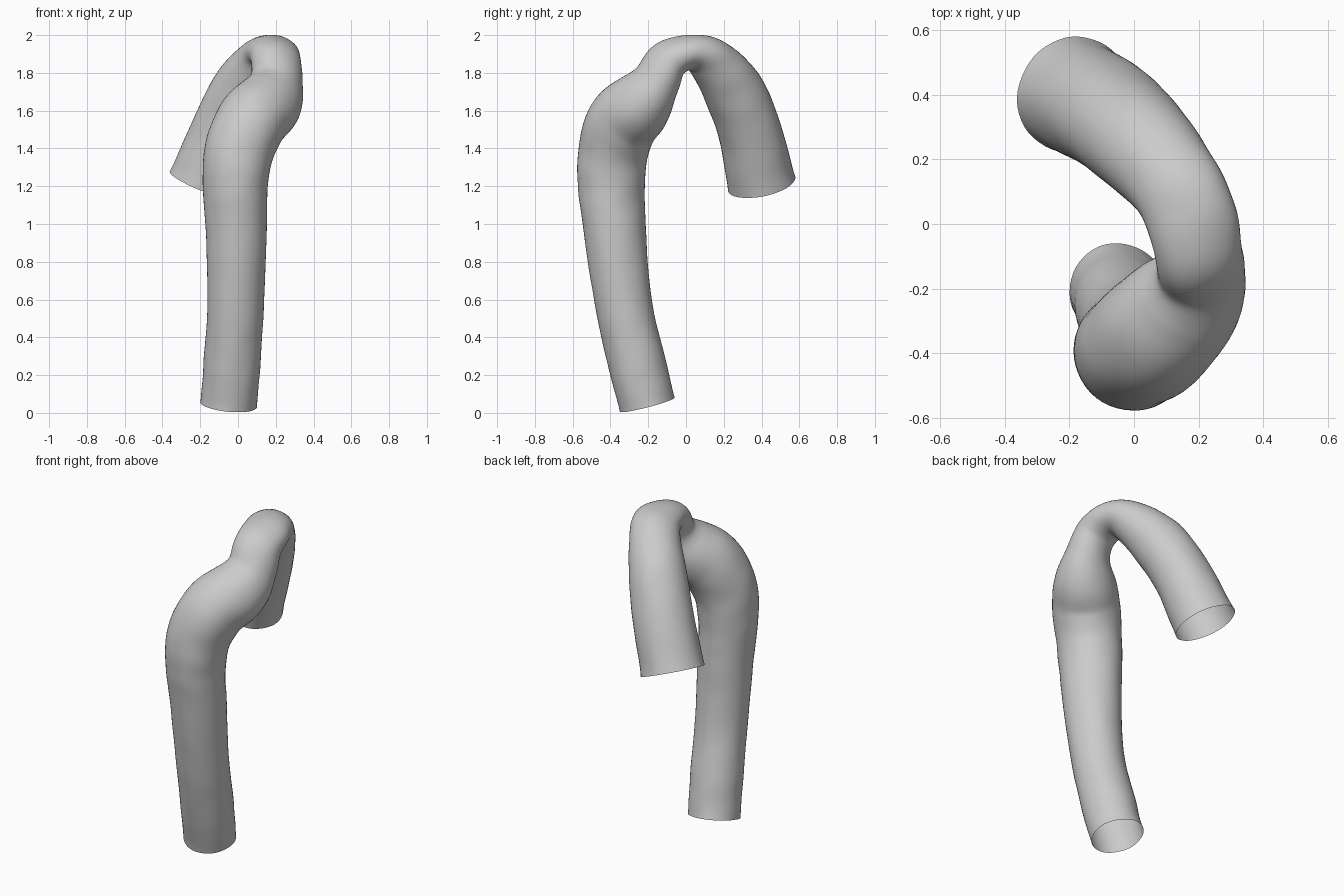
import bpy, bmesh, math
from mathutils import Vector, noise

cube = bpy.data.objects.get("Cube")
if cube:
    bpy.data.objects.remove(cube, do_unlink=True)

SIDES, STEPS = 48, 10

# Centre line stations: x, y, z, radius across the bend, radius within the bend
stations = [
    (-.05, -.205, .043, .15, .15),
    (-.03, -.262, .27, .152, .155),
    (-.012, -.335, .6, .152, .152),
    (-.01, -.38, 1.0, .162, .17),
    (-.015, -.395, 1.2, .172, .182),
    (.005, -.387, 1.38, .185, .188),
    (.07, -.335, 1.54, .19, .195),
    (.165, -.235, 1.645, .182, .172),
    (.206, -.155, 1.76, .145, .122),
    (.2, -.095, 1.865, .14, .108),
    (.178, .02, 1.907, .142, .096),
    (.125, .13, 1.865, .145, .125),
    (.02, .25, 1.71, .165, .162),
    (-.075, .335, 1.5, .175, .168),
    (-.19, .4, 1.212, .182, .182),
]
rows = [Vector(s) for s in stations]


def spline(t):
    """Smooth interpolation through the stations."""
    i = min(int(t), len(rows) - 2)
    u = t - i
    b, c = rows[i], rows[i + 1]
    a = rows[i - 1] if i else b * 2 - c
    d = rows[i + 2] if i + 2 < len(rows) else c * 2 - b
    return (b * 2 + (c - a) * u + (a * 2 - b * 5 + c * 4 - d) * u ** 2
            + (b * 3 - a - c * 3 + d) * u ** 3) / 2


# Curved tube with open ends, swept as rings along the centre line
bm = bmesh.new()
across = Vector((.87, .5, 0))
end = len(rows) - 1
last = None
for k in range(end * STEPS + 1):
    t = k / STEPS
    here = spline(t)
    centre = Vector(here[:3])
    # broad sampling keeps neighbouring rings from crossing in tight bends
    ahead = Vector(spline(min(t + .5, end))[:3])
    behind = Vector(spline(max(t - .5, 0))[:3])
    tangent = (ahead - behind).normalized()
    side = (across - tangent * across.dot(tangent)).normalized()
    inward = tangent.cross(side)
    ring = []
    for j in range(SIDES):
        a = math.tau * j / SIDES
        p = centre + side * math.cos(a) * here[3] + inward * math.sin(a) * here[4]
        # gentle uneven surface
        p += (p - centre).normalized() * noise.noise(p * 9) * .005
        ring.append(bm.verts.new(p))
    if last:
        for j in range(SIDES):
            n = (j + 1) % SIDES
            bm.faces.new((last[j], last[n], ring[n], ring[j]))
    last = ring

# Soften the inside of the bends
inner = [v for v in bm.verts if not v.is_boundary]
for _ in range(6):
    bmesh.ops.smooth_vert(bm, verts=inner, factor=.5,
                          use_axis_x=True, use_axis_y=True, use_axis_z=True)
bmesh.ops.recalc_face_normals(bm, faces=bm.faces)

mesh = bpy.data.meshes.new("curved_tube")
bm.to_mesh(mesh)
bm.free()
tube = bpy.data.objects.new("curved_tube", mesh)
bpy.context.collection.objects.link(tube)

# Plain grey
grey = bpy.data.materials.new("plain_grey")
grey.use_nodes = True
colour = (.6, .6, .6, 1)
grey.diffuse_color = colour
grey.node_tree.nodes["Principled BSDF"].inputs["Base Color"].default_value = colour
mesh.materials.append(grey)

# Smooth shading
bpy.ops.object.select_all(action='DESELECT')
tube.select_set(True)
bpy.context.view_layer.objects.active = tube
bpy.ops.object.shade_smooth_by_angle(angle=math.radians(60))
